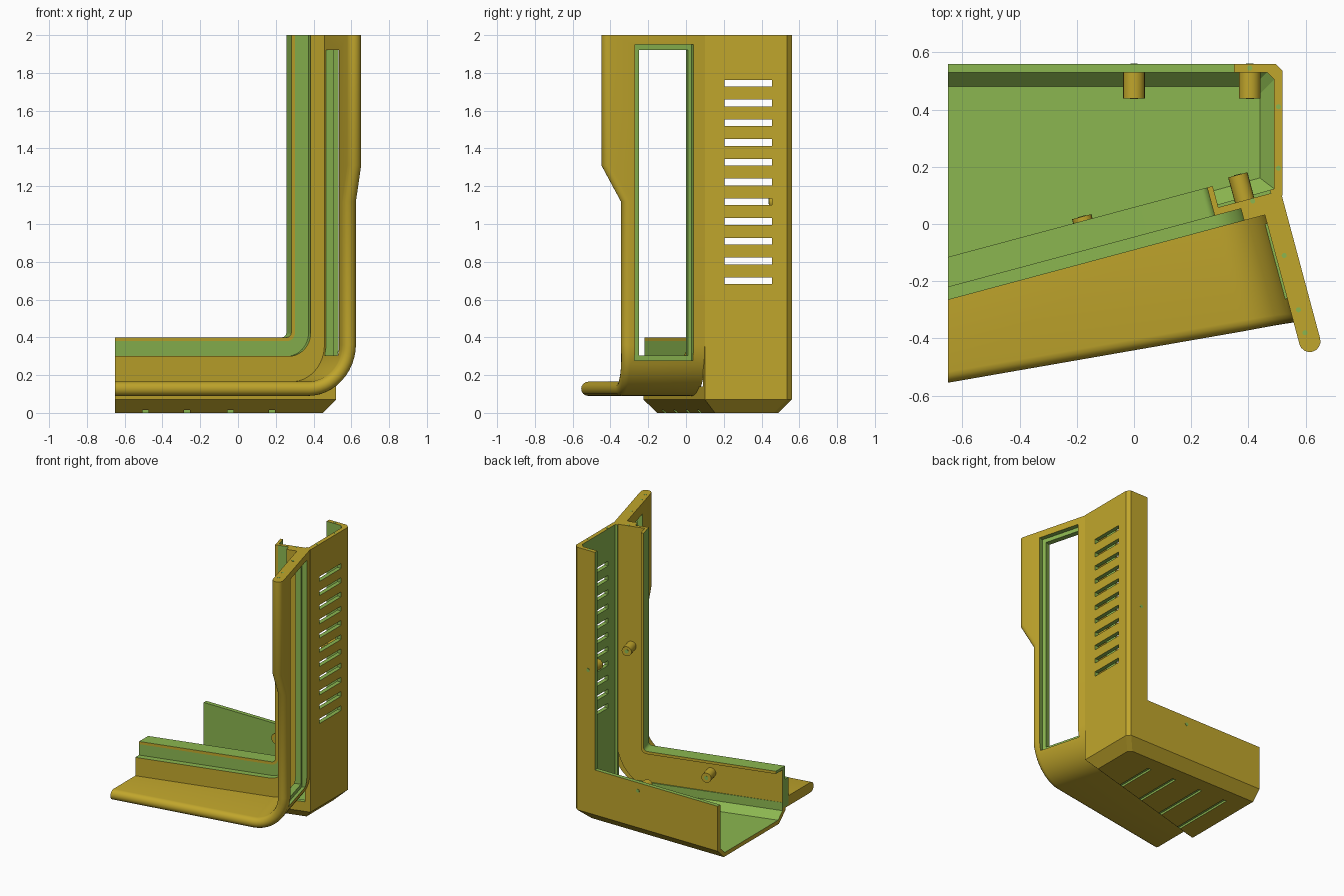
import bpy, bmesh, math
from mathutils import Vector, Matrix

if "Cube" in bpy.data.objects:
    bpy.data.objects.remove(bpy.data.objects["Cube"])

YAW = Matrix.Rotation(math.radians(15), 4, 'Z')   # screen frame is turned about z


def material(name, rgb):
    m = bpy.data.materials.new(name)
    m.diffuse_color = (*rgb, 1)
    m.use_nodes = True
    m.node_tree.nodes["Principled BSDF"].inputs["Base Color"].default_value = m.diffuse_color
    return m


YELLOW = material("mustard_yellow", (0.53, 0.38, 0.025))
GREEN = material("leaf_green", (0.26, 0.47, 0.08))


def finish(bm, name, mats=(YELLOW, GREEN), smooth=False):
    bmesh.ops.recalc_face_normals(bm, faces=bm.faces)
    me = bpy.data.meshes.new(name)
    bm.to_mesh(me)
    bm.free()
    for m in mats:
        me.materials.append(m)
    ob = bpy.data.objects.new(name, me)
    bpy.context.collection.objects.link(ob)
    if smooth:
        bpy.ops.object.select_all(action='DESELECT')
        ob.select_set(True)
        bpy.context.view_layer.objects.active = ob
        bpy.ops.object.shade_smooth_by_angle(angle=math.radians(30))
    return ob


def loft(bm, rings, mats=None):
    """Closed solid through rings of equal length, one material per ring segment."""
    vs = [[bm.verts.new(p) for p in r] for r in rings]
    n = len(vs[0])
    for a, b in zip(vs, vs[1:]):
        for i in range(n):
            f = bm.faces.new((a[i], a[(i + 1) % n], b[(i + 1) % n], b[i]))
            f.material_index = mats[i] if mats else 0
    bm.faces.new(vs[0])
    bm.faces.new(vs[-1][::-1])


def box(name, x, y, z, turned=False):
    bm = bmesh.new()
    loft(bm, [[(x[0], y[0], h), (x[1], y[0], h), (x[1], y[1], h), (x[0], y[1], h)] for h in z])
    if turned:
        bm.transform(YAW)
    return finish(bm, name, (GREEN,))


def cut(ob, cutters):
    for c in cutters:
        c.hide_render = True
        m = ob.modifiers.new("cut", 'BOOLEAN')
        m.operation, m.solver, m.object = 'DIFFERENCE', 'EXACT', c
        m.material_mode = 'TRANSFER'
    bpy.context.view_layer.update()
    me = bpy.data.meshes.new_from_object(ob.evaluated_get(bpy.context.evaluated_depsgraph_get()))
    ob.modifiers.clear()
    ob.data = me
    for c in cutters:
        bpy.data.objects.remove(c)


# ---- housing: chamfered tray, back wall and side wall ----
def footprint(d, z, left):
    front = lambda x: -0.225 + 0.278 * (x + 0.65) + 1.04 * d
    r, b, c = 0.52 - d, 0.56 - d, 0.025
    return [(left, front(left), z), (r, front(r), z), (r, b - c, z), (r - c, b, z), (left, b, z)]


bm = bmesh.new()
loft(bm, [footprint(d, z, -0.65) for d, z in ((0.07, 0), (0, 0.07), (0, 2))])
housing = finish(bm, "housing")
bm = bmesh.new()
loft(bm, [footprint(d, z, -0.8) for d, z in ((0.08, 0.03), (0.03, 0.08), (0.03, 2.2))])
cutters = [finish(bm, "inside", (GREEN,)),
           box("open_top", (-1, 0.35), (-1, 1), (0.4, 3)),
           box("open_front", (-1.2, 0.49), (-0.2, 0.0), (0.14, 3), True)]
# side vents
for i in range(11):
    z = 0.70 + 0.1045 * i
    cutters.append(box("vent", (0.4, 0.6), (0.205, 0.455), (z - 0.018, z + 0.018)))
# grooves under the floor
for x, y in ((0.18, 0.05), (-0.04, -0.01), (-0.27, -0.07), (-0.49, -0.13)):
    cutters.append(box("groove", (x - 0.015, x + 0.015), (y, 0.38), (-0.1, 0.015)))
cut(housing, cutters)


# ---- frame parts swept along the bottom, round the corner and up the side ----
def sweep(name, section, centre, mats=None):
    uc, zc = centre
    stations = [(0, -0.95 - uc, 0)]
    stations += [(math.radians(7.5 * i), 0, 0) for i in range(13)]
    stations += [(math.pi / 2, 0, z - zc) for z in (1.12, 1.31, 2.0)]
    rings = []
    for t, du, dz in stations:
        ring = []
        for v, us, zb in section(t, uc + du, zc + dz):
            ring.append(YAW @ Vector((uc + (us - uc) * math.sin(t) + du, v,
                                      zc - (zc - zb) * math.cos(t) + dz)))
        rings.append(ring)
    bm = bmesh.new()
    loft(bm, rings, mats)
    # trim the left end square
    res = bmesh.ops.bisect_plane(bm, geom=bm.verts[:] + bm.edges[:] + bm.faces[:],
                                 plane_co=(-0.65, 0, 0), plane_no=(-1, 0, 0), clear_outer=True)
    edges = [e for e in res["geom_cut"] if isinstance(e, bmesh.types.BMEdge)]
    bmesh.ops.holes_fill(bm, edges=edges, sides=0)
    return finish(bm, name, smooth=True)


# stepped bezel: depth, side position, bottom height
BEZEL = [(-0.045, 0.28, 0.40), (0.057, 0.28, 0.40), (0.057, 0.30, 0.38), (-0.02, 0.30, 0.38),
         (-0.02, 0.50, 0.10), (-0.088, 0.50, 0.10), (-0.088, 0.375, 0.30),
         (-0.045, 0.375, 0.30), (-0.045, 0.30, 0.38)]
sweep("bezel", lambda t, u, z: BEZEL, (0.255, 0.425), [1, 0, 1, 0, 0, 0, 1, 1, 0])


# round-edged front flange, deeper towards the top
def flange_section(t, u, z):
    if t == 0:
        tip = -0.461 - 0.0895 * (u - 0.27)
    elif z > 1.3:
        tip = -0.593
    else:
        tip = -0.461 - 0.026 * t / (math.pi / 2)
    r = 0.0375
    pts = [(-0.03, r)]
    for i in range(9):
        a = math.pi * i / 8
        pts.append((tip + r - r * math.sin(a), r * math.cos(a)))
    pts.append((-0.03, -r))
    return [(v, 0.4875 + w, 0.1275 - w) for v, w in pts]


flange = sweep("front_flange", flange_section, (0.27, 0.36))
# side window with a rebate on the outside
cut(flange, [box("window", (0.40, 0.60), (-0.39, -0.12), (0.305, 1.92), True),
             box("rebate", (0.49, 0.60), (-0.42, -0.10), (0.278, 1.95), True)])


# ---- screw bosses and holes ----
def cylinder(name, centre, r, length, mat, axis='Y', turned=False, sides=20):
    bm = bmesh.new()
    bmesh.ops.create_cone(bm, cap_ends=True, segments=sides, radius1=r, radius2=r, depth=length)
    if axis == 'Y':
        bm.transform(Matrix.Rotation(math.pi / 2, 4, 'X'))
    bm.transform(Matrix.Translation(centre))
    if turned:
        bm.transform(YAW)
    return finish(bm, name, (mat,), True)


for x, z in ((0.0, 0.34), (0.405, 1.12)):
    cylinder("back_boss", (x, 0.487, z), 0.038, 0.095, YELLOW)
    cylinder("back_screw_hole", (x, 0.559, z), 0.013, 0.006, GREEN)
    cylinder("back_boss_hole", (x, 0.4395, z), 0.014, 0.004, GREEN)
for u, z in ((-0.17, 0.28), (0.395, 1.12)):
    cylinder("bezel_boss", (u, 0.022, z), 0.035, 0.1, YELLOW, turned=True)
    cylinder("bezel_boss_hole", (u, 0.072, z), 0.014, 0.004, GREEN, turned=True)

# pin holes in the top joint face
for x, y in ((0.405, 0.545), (0.505, 0.41), (0.505, 0.195), (0.415, 0.08),
             (0.525, -0.11), (0.575, -0.30), (0.598, -0.38)):
    cylinder("pin_hole", (x, y, 1.999), 0.009, 0.004, GREEN, 'Z', sides=12)
